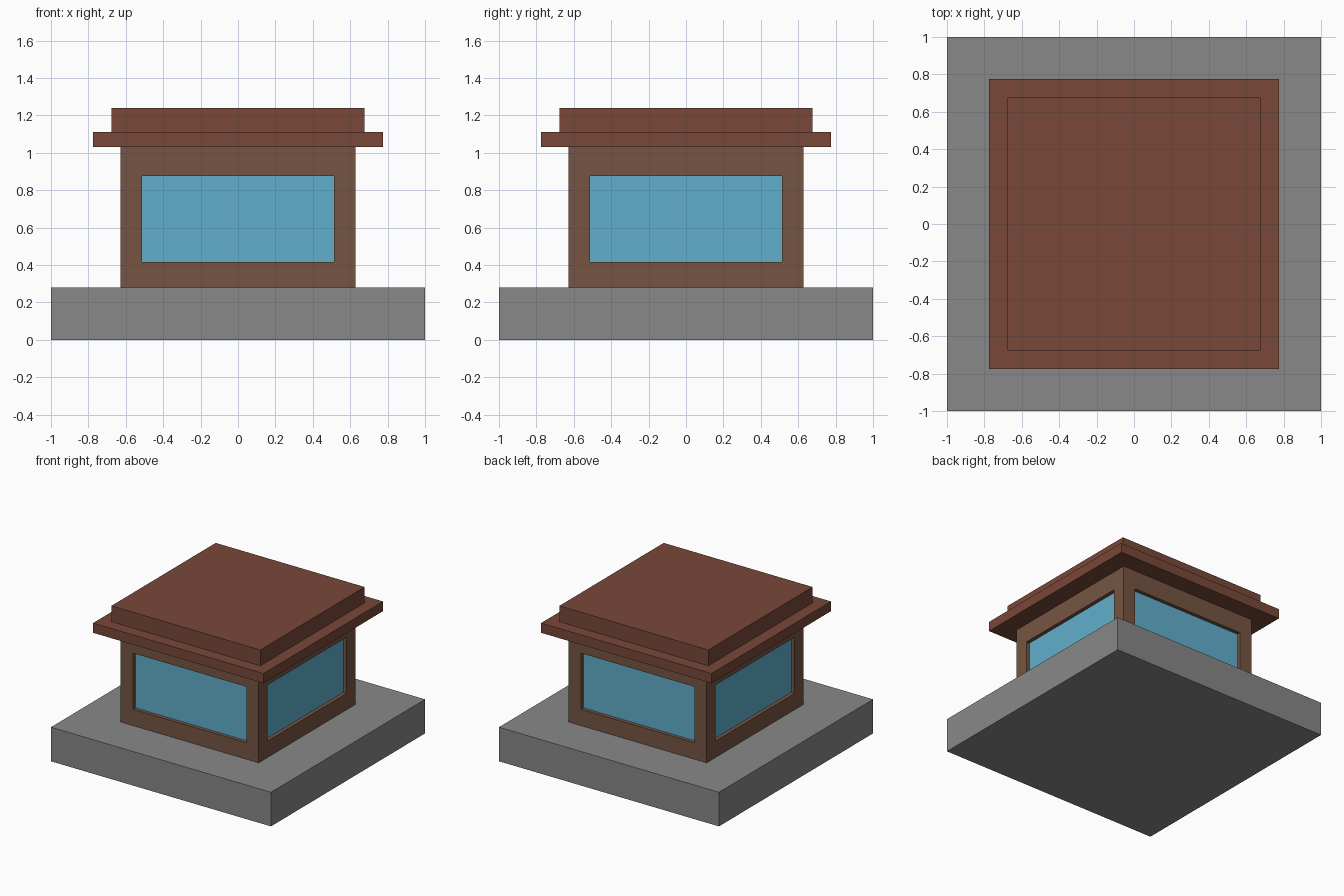
import bpy, bmesh
from mathutils import Vector

if "Cube" in bpy.data.objects:
    bpy.data.objects.remove(bpy.data.objects["Cube"])


def material(name, rgb):
    m = bpy.data.materials.new(name)
    m.diffuse_color = (*rgb, 1)
    m.use_nodes = True
    m.node_tree.nodes["Principled BSDF"].inputs["Base Color"].default_value = m.diffuse_color
    return m


def finish(name, bm, mat):
    mesh = bpy.data.meshes.new(name)
    bmesh.ops.recalc_face_normals(bm, faces=bm.faces[:])
    bm.to_mesh(mesh)
    bm.free()
    if mat:
        mesh.materials.append(mat)
    ob = bpy.data.objects.new(name, mesh)
    bpy.context.collection.objects.link(ob)
    return ob


def block(half, z0, z1):
    """Square block centred on the z axis."""
    bm = bmesh.new()
    bmesh.ops.create_cube(bm, size=1)
    for v in bm.verts:
        v.co = Vector((v.co.x * 2 * half, v.co.y * 2 * half, z0 if v.co.z < 0 else z1))
    return bm


wall_mat = material("brown_wall", (0.18, 0.091, 0.056))
roof_mat = material("red_brown_roof", (0.19, 0.065, 0.04))
glass_mat = material("blue_glass", (0.122, 0.429, 0.604))
stone_mat = material("grey_stone", (0.246, 0.246, 0.246))

WALL, DEPTH = 0.627, 0.03
OPEN, SILL, HEAD = 0.468, 0.415, 0.875

# Stone base
finish("base", block(1.0, 0, 0.28), stone_mat)

# Walls with a recessed window opening on each side
bm = block(WALL, 0.28, 1.03)
bm.normal_update()
sides = [f for f in bm.faces if abs(f.normal.z) < 0.5]
bmesh.ops.inset_individual(bm, faces=sides, thickness=WALL - OPEN)
for f in sides:
    mid = f.calc_center_median().z
    for v in f.verts:
        v.co.z = HEAD if v.co.z > mid else SILL
bm.normal_update()
bmesh.ops.inset_individual(bm, faces=sides, thickness=0, depth=-DEPTH)
bmesh.ops.delete(bm, geom=sides, context='FACES_ONLY')
finish("walls", bm, wall_mat)

# Glass core fills all four openings
finish("window_glass", block(WALL - DEPTH, SILL, HEAD), glass_mat)

# Stepped roof
finish("roof_eaves", block(0.775, 1.03, 1.11), roof_mat)
finish("roof_cap", block(0.677, 1.11, 1.24), roof_mat)
